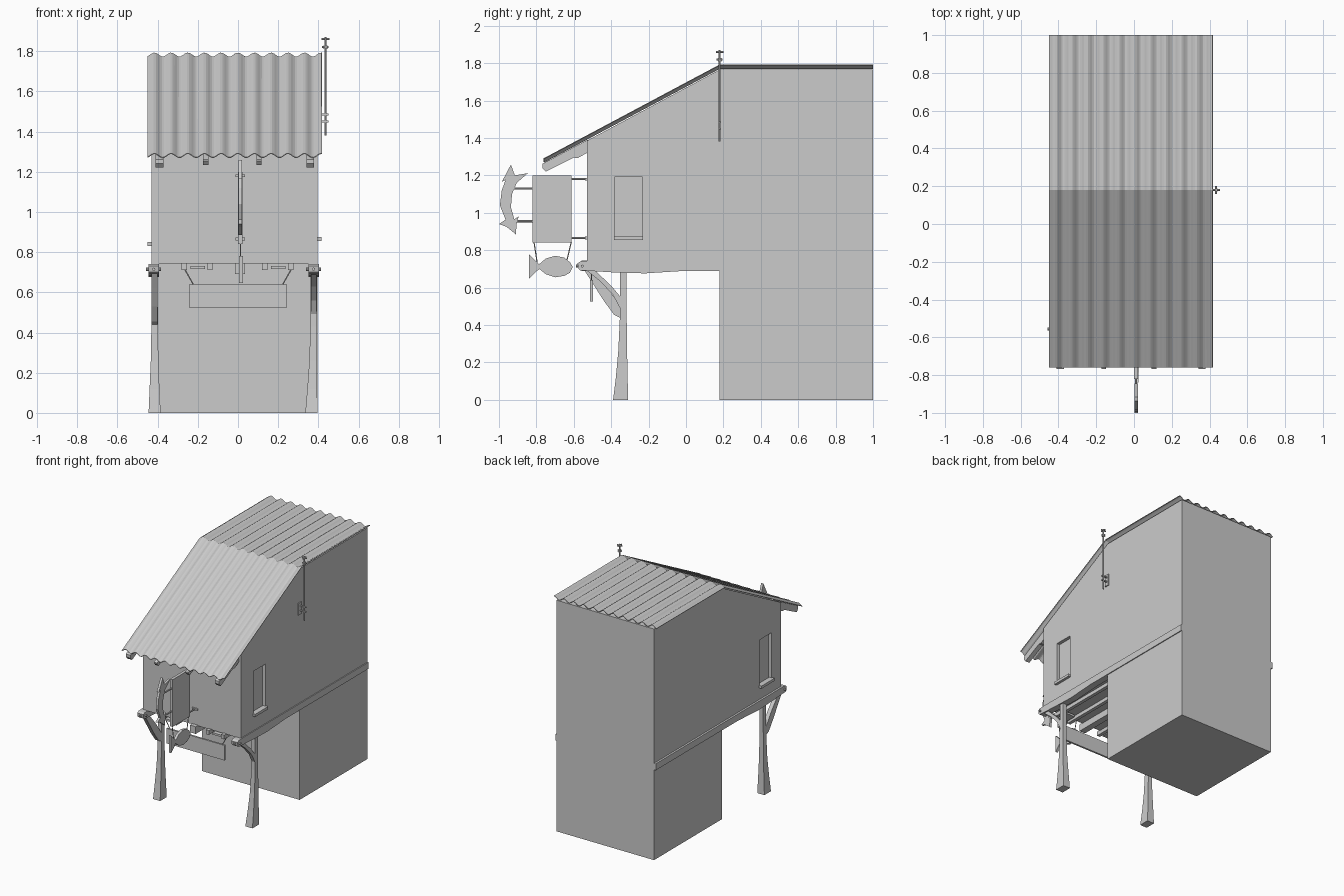
import bpy, bmesh, math
from mathutils import Vector

if "Cube" in bpy.data.objects:
    bpy.data.objects.remove(bpy.data.objects["Cube"])


def finish(name, bm):
    bmesh.ops.recalc_face_normals(bm, faces=bm.faces)
    me = bpy.data.meshes.new(name)
    bm.to_mesh(me)
    bm.free()
    ob = bpy.data.objects.new(name, me)
    bpy.context.collection.objects.link(ob)
    return ob


def prism(name, pts, x0, x1):
    """Side profile in (y, z) extruded along x."""
    bm = bmesh.new()
    f = bm.faces.new([bm.verts.new((x0, y, z)) for y, z in pts])
    r = bmesh.ops.extrude_face_region(bm, geom=[f])
    vs = [g for g in r["geom"] if isinstance(g, bmesh.types.BMVert)]
    bmesh.ops.translate(bm, vec=(x1 - x0, 0, 0), verts=vs)
    return finish(name, bm)


def box(name, x0, x1, y0, y1, z0, z1):
    return prism(name, [(y0, z0), (y1, z0), (y1, z1), (y0, z1)], x0, x1)


def rod(name, a, b, r, sides=8):
    a, b = Vector(a), Vector(b)
    bm = bmesh.new()
    bmesh.ops.create_cone(bm, cap_ends=True, segments=sides, radius1=r, radius2=r, depth=(b - a).length)
    ob = finish(name, bm)
    ob.location = (a + b) / 2
    ob.rotation_euler = (b - a).to_track_quat("Z", "Y").to_euler()
    return ob


def loft(name, sections):
    """Stack of rectangles (z, x0, x1, y0, y1)."""
    bm = bmesh.new()
    rings = [[bm.verts.new(p) for p in ((x0, y0, z), (x1, y0, z), (x1, y1, z), (x0, y1, z))]
             for z, x0, x1, y0, y1 in sections]
    for a, b in zip(rings, rings[1:]):
        for i in range(4):
            j = (i + 1) % 4
            bm.faces.new((a[i], a[j], b[j], b[i]))
    bm.faces.new(rings[0])
    bm.faces.new(rings[-1])
    return finish(name, bm)


# House body: tall rear block with an overhanging upper room
body = prism("house_body", [(-.53, .74), (-.53, 1.385), (.18, 1.765), (1, 1.765),
                            (1, 0), (.18, 0), (.18, .74)], -.43, .395)

# Recessed side windows with sills
for side, x, y0, y1, z0, z1 in (("right", .395, -.38, -.235, .87, 1.195),
                                ("left", -.43, -.42, -.275, .845, 1.195)):
    cut = box(side + "_window_cutter", x - .025, x + .025, y0, y1, z0, z1)
    cut.hide_render = True
    cut.hide_viewport = True
    cut.display_type = "WIRE"
    m = body.modifiers.new(side + "_window", "BOOLEAN")
    m.operation = "DIFFERENCE"
    m.solver = "EXACT"
    m.object = cut
    box(side + "_window_sill", x - .02, x + .02, y0 - .006, y1 + .006, z0 - .015, z0 + .005)

# Corrugated roof sheet: sloping front, level rear
bm = bmesh.new()
n, rows = 84, []
for y, z in ((-.76, 1.28), (.18, 1.781), (1, 1.781)):
    row = []
    for i in range(n + 1):
        x = -.45 + .867 * i / n
        wave = .01 * math.cos(2 * math.pi * (x + .416) / .083)
        row.append(bm.verts.new((x, y, z + wave)))
    rows.append(row)
for a, b in zip(rows, rows[1:]):
    for i in range(n):
        bm.faces.new((a[i], a[i + 1], b[i + 1], b[i]))
roof = finish("corrugated_roof", bm)
sol = roof.modifiers.new("sheet", "SOLIDIFY")
sol.thickness = .004
sol.offset = 0

# Rafter ends under the front eave
for i, (x, w, d) in enumerate(((-.39, .04, .0), (-.16, .026, .014), (.105, .026, .014), (.36, .036, .0))):
    prism(f"rafter_{i}", [(-.768, 1.262), (-.768, 1.24 + d), (-.75, 1.22 + d), (-.60, 1.295 + d),
                          (-.58, 1.292 + d), (-.52, 1.325 + d), (-.52, 1.393)], x - w / 2, x + w / 2)

# Side floor beams, slightly sagging, with end bolts
for side, x0, x1 in (("left", -.445, -.393), ("right", .35, .402)):
    prism(side + "_floor_beam", [(-.575, .70), (-.565, .692), (-.53, .69), (-.4, .682), (-.22, .676), (0, .69),
                                 (1, .69), (1.0, .74), (-.53, .742), (-.565, .74), (-.58, .73)], x0, x1)
    rod(side + "_beam_bolt", (x0 - .012, -.555, .715), (x1 + .01, -.555, .715), .008)
    rod(side + "_beam_end_bolt", ((x0 + x1) / 2, -.588, .715), ((x0 + x1) / 2, -.56, .715), .008)

# Floor joists running front to back
for i, (x, w, z) in enumerate(((-.268, .026, .712), (-.14, .026, .712), (.01, .05, .69),
                               (.133, .026, .712), (.262, .026, .712))):
    box(f"floor_joist_{i}", x - w / 2, x + w / 2, -.56, .19, z, .745)

# Flared front posts
loft("left_post", [(0, -.445, -.385, -.39, -.31), (.12, -.44, -.391, -.375, -.312),
                   (.26, -.434, -.396, -.362, -.315), (.43, -.431, -.399, -.354, -.317),
                   (.70, -.43, -.4, -.352, -.317)])
loft("right_post", [(0, .335, .395, -.39, -.31), (.12, .345, .394, -.375, -.312),
                    (.26, .355, .393, -.362, -.315), (.43, .36, .392, -.354, -.317),
                    (.70, .362, .392, -.352, -.317)])

# Bent braces from posts to beam ends
prism("left_brace", [(-.545, .695), (-.50, .625), (-.44, .53), (-.385, .455), (-.35, .437),
                     (-.35, .50), (-.42, .60), (-.50, .695)], -.43, -.40)
prism("right_brace", [(-.535, .695), (-.455, .63), (-.39, .56), (-.35, .485),
                      (-.35, .55), (-.40, .61), (-.49, .695)], .363, .39)

# Hanging board under the front edge, with plates and ropes
box("hanging_board", -.245, .245, -.512, -.498, .525, .64)
for s in (-1, 1):
    box("hanger_plate", s * .2 - .036, s * .2 + .036, -.545, -.46, .715, .73)
    rod("board_rope", (s * .268, -.505, .72), (s * .22, -.505, .635), .003, 6)

# Projecting square sign with wall bars
box("square_sign", 0, .022, -.82, -.613, .84, 1.2)
for z in (1.18, .865):
    rod("sign_wall_bar", (.011, -.63, z), (.011, -.52, z), .006)
    box("sign_wall_plate", -.012, .034, -.54, -.525, z - .007, z + .007)

# Curved arrow sign in front of the square sign
prism("curved_arrow", [(-.936, 1.258), (-.915, 1.2), (-.845, 1.212), (-.905, 1.16), (-.93, 1.10),
                       (-.936, 1.03), (-.918, .965), (-.895, .98), (-.905, .943), (-.91, .885),
                       (-.96, .925), (-1, .94), (-.965, .963), (-.995, 1.04), (-.985, 1.12),
                       (-.965, 1.175), (-.985, 1.165)], .002, .02)
for z in (1.13, .955):
    rod("arrow_bar", (.011, -.925, z), (.011, -.81, z), .006)

# Fish sign hanging below on two ropes
prism("fish_sign", [(-.84, .78), (-.785, .725), (-.75, .755), (-.70, .77), (-.65, .76), (-.62, .735),
                    (-.605, .71), (-.62, .68), (-.65, .663), (-.70, .655), (-.75, .672),
                    (-.785, .70), (-.84, .647)], .004, .024)
rod("fish_rope", (.012, -.813, .845), (.014, -.793, .715), .003, 6)
rod("fish_rope", (.012, -.613, .845), (.014, -.637, .745), .003, 6)

# Aerial pole on the right wall
rod("aerial_pole", (.435, .18, 1.38), (.435, .18, 1.87), .005)
box("aerial_wall_plate", .39, .403, .157, .193, 1.42, 1.51)
for z in (1.45, 1.485):
    box("aerial_clamp", .39, .45, .174, .186, z - .004, z + .004)
for z, r in ((1.86, .02), (1.82, .016)):
    rod("aerial_crossbar_side", (.435, .18 - r, z), (.435, .18 + r, z), .005)
    rod("aerial_crossbar_front", (.435 - r, .18, z), (.435 + r, .18, z), .005)
rod("aerial_collar", (.435, .18, 1.81), (.435, .18, 1.828), .01)
